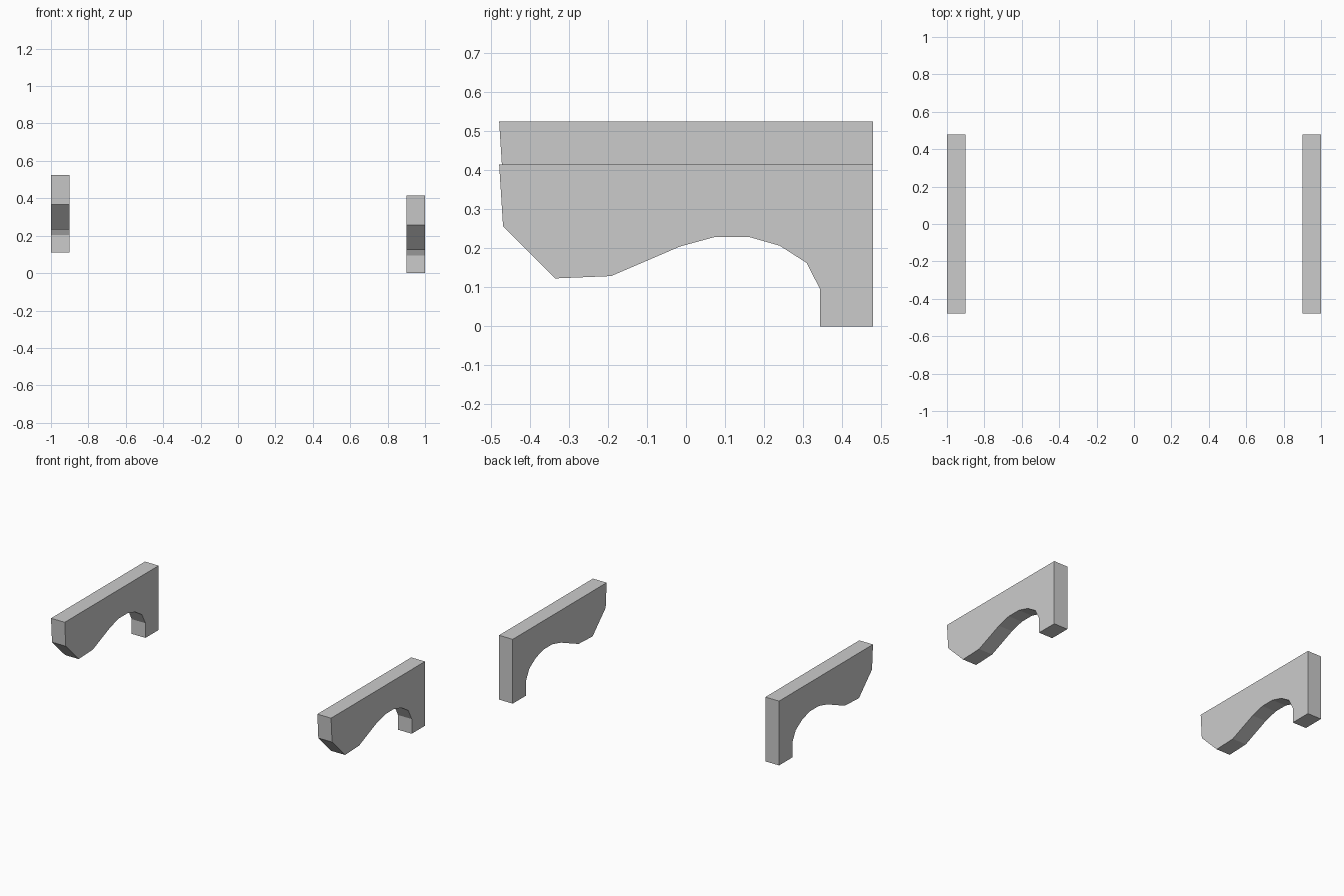
import bpy, bmesh

if "Cube" in bpy.data.objects:
    bpy.data.objects.remove(bpy.data.objects["Cube"])

# Bracket side profile (y, z), with the foot at z = 0
PROFILE = [(0.479, 0), (0.479, 0.415), (-0.479, 0.415), (-0.469, 0.257),
           (-0.336, 0.123), (-0.192, 0.129), (-0.015, 0.205), (0.073, 0.229),
           (0.163, 0.229), (0.24, 0.207), (0.309, 0.163), (0.344, 0.095),
           (0.344, 0)]
THICKNESS = 0.098


def bracket(name, x, z):
    """Extrude the profile along +x into a flat bracket."""
    bm = bmesh.new()
    face = bm.faces.new([bm.verts.new((0, y, h)) for y, h in PROFILE])
    ext = bmesh.ops.extrude_face_region(bm, geom=[face], use_keep_orig=True)
    moved = [g for g in ext["geom"] if isinstance(g, bmesh.types.BMVert)]
    bmesh.ops.translate(bm, verts=moved, vec=(THICKNESS, 0, 0))
    bmesh.ops.recalc_face_normals(bm, faces=bm.faces)
    mesh = bpy.data.meshes.new(name)
    bm.to_mesh(mesh)
    bm.free()
    obj = bpy.data.objects.new(name, mesh)
    obj.location = (x, 0, z)
    bpy.context.collection.objects.link(obj)


# Two matching brackets, the left one mounted higher
bracket("left_bracket", -1, 0.11)
bracket("right_bracket", 1 - THICKNESS, 0)
